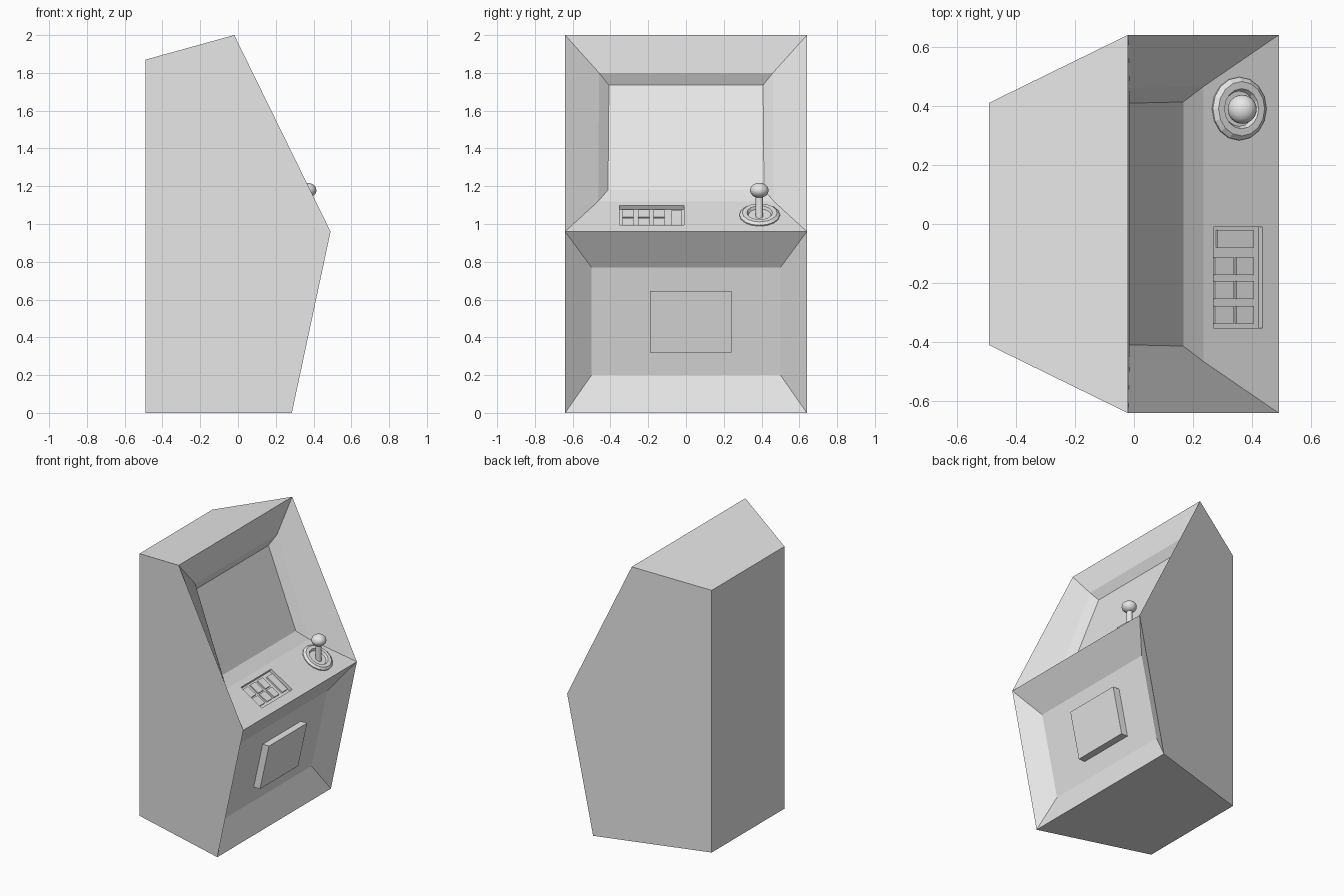
import bpy, bmesh, math
from mathutils import Matrix, Vector

if "Cube" in bpy.data.objects:
    bpy.data.objects.remove(bpy.data.objects["Cube"], do_unlink=True)

grey = bpy.data.materials.new("plain_grey")
grey.use_nodes = True
grey.diffuse_color = (0.8, 0.8, 0.8, 1)
grey.node_tree.nodes["Principled BSDF"].inputs["Base Color"].default_value = (0.8, 0.8, 0.8, 1)


def finish(name, bm, matrix=None, smooth=False):
    bmesh.ops.recalc_face_normals(bm, faces=bm.faces)
    mesh = bpy.data.meshes.new(name)
    bm.to_mesh(mesh)
    bm.free()
    mesh.materials.append(grey)
    for p in mesh.polygons:
        p.use_smooth = smooth
    ob = bpy.data.objects.new(name, mesh)
    bpy.context.collection.objects.link(ob)
    if matrix:
        ob.matrix_world = matrix
    return ob


def box(name, low, high, matrix=None):
    bm = bmesh.new()
    bmesh.ops.create_cube(bm, size=1)
    for v in bm.verts:
        v.co = [l if c < 0 else h for c, l, h in zip(v.co, low, high)]
    return finish(name, bm, matrix)


def lathe(name, profile, matrix, segments, smooth):
    """Revolve a (radius, height) profile that starts and ends with a cap."""
    bm = bmesh.new()
    rings = []
    for r, h in profile:
        rings.append([bm.verts.new((r * math.cos(a), r * math.sin(a), h))
                      for a in (2 * math.pi * i / segments for i in range(segments))])
    for lower, upper in zip(rings, rings[1:]):
        for i in range(segments):
            j = (i + 1) % segments
            bm.faces.new((lower[i], lower[j], upper[j], upper[i]))
    bm.faces.new(rings[0])
    bm.faces.new(rings[-1])
    return finish(name, bm, matrix, smooth)


# Local frame of the sloping control panel: x down the slope, z outwards
lip = Vector((0.49, 0, 0.96))
panel_top = Vector((0.235, 0, 1.12))
down = (lip - panel_top).normalized()
out = down.cross(Vector((0, 1, 0)))
panel = Matrix((down, (0, 1, 0), out)).transposed().to_4x4()
panel.translation = lip

# Cabinet body
bm = bmesh.new()


def pair(x, y, z):
    return [bm.verts.new((x, s * y, z)) for s in (-1, 1)]


def bridge(a, b):
    bm.faces.new((a[0], a[1], b[1], b[0]))


def bezel(outer, inner, skip_bottom=False):
    (ot, ob), (it, ib) = outer, inner
    bridge(ot, it)
    if not skip_bottom:
        bridge(ob, ib)
    for s in (0, 1):
        bm.faces.new((ot[s], ob[s], ib[s], it[s]))


back_low = pair(-0.49, 0.41, 0)
back_high = pair(-0.49, 0.41, 1.87)
crown = pair(-0.02, 0.64, 2)
edge = pair(lip.x, 0.64, lip.z)
toe = pair(0.285, 0.64, 0)
outline = [back_low, back_high, crown, edge, toe]
for s in (0, 1):
    bm.faces.new([p[s] for p in outline])
bridge(back_low, back_high)
bridge(back_high, crown)
bridge(toe, back_low)

# Screen recess in two steps
step = (pair(-0.015, 0.46, 1.8), pair(panel_top.x, 0.465, panel_top.z))
screen = (pair(-0.045, 0.408, 1.735), pair(0.167, 0.413, 1.18))
bezel((crown, edge), step, skip_bottom=True)
bezel(step, screen)
bridge(*screen)

# Lower front recess
lower = (pair(0.355, 0.5, 0.77), pair(0.23, 0.5, 0.2))
bezel((edge, toe), lower)
bridge(*lower)

# Control panel with a sunken keypad well
rim_xy = [(-0.065, -0.352), (-0.065, -0.01), (-0.26, -0.01), (-0.26, -0.352)]
rim, floor = [[bm.verts.new(panel @ Vector((x, y, h))) for x, y in rim_xy]
              for h in (0, -0.026)]
border = [edge[0], edge[1], step[1][1], step[1][0]]
for a, b in ((border, rim), (rim, floor)):
    for i in range(4):
        j = (i + 1) % 4
        bm.faces.new((a[i], a[j], b[j], b[i]))
bm.faces.new(floor)
finish("cabinet_body", bm)

# Keypad buttons
columns = [(-0.246, -0.17), (-0.159, -0.09)]
rows = [(-0.337, -0.277), (-0.253, -0.193), (-0.172, -0.114)]
for r, (y0, y1) in enumerate(rows):
    for c, (x0, x1) in enumerate(columns):
        box(f"button_{r}_{c}", (x0, y0, -0.028), (x1, y1, -0.015), panel)
box("wide_button", (-0.235, -0.08, -0.028), (-0.09, -0.02, -0.015), panel)

# Coin door, sheared to follow the slanted lower panel
door = box("coin_door", (-0.03, -0.19, 0.32), (0.05, 0.24, 0.645))
slope = (0.355 - 0.23) / (0.77 - 0.2)
for v in door.data.vertices:
    v.co.x += 0.23 + slope * (v.co.z - 0.2)

# Joystick
base = panel @ Matrix.Translation((-0.16, 0.39, 0))
lathe("joystick_base", [(0.107, -0.005), (0.107, 0.006), (0.092, 0.018),
                        (0.068, 0.018), (0.06, 0.003)], base, 16, False)
stick_at = Matrix.Translation((0.364, 0.388, 0))
lathe("joystick_stick", [(0.02, 1.02), (0.02, 1.16)], stick_at, 16, True)
bm = bmesh.new()
bmesh.ops.create_uvsphere(bm, u_segments=24, v_segments=14, radius=0.049)
bmesh.ops.scale(bm, vec=(1, 1, 0.82), verts=bm.verts)
finish("joystick_ball", bm, Matrix.Translation((0.366, 0.388, 1.178)), True)

# Keep the stick's end caps crisp
stick = bpy.data.objects["joystick_stick"]
for p in stick.data.polygons:
    p.use_smooth = len(p.vertices) == 4
